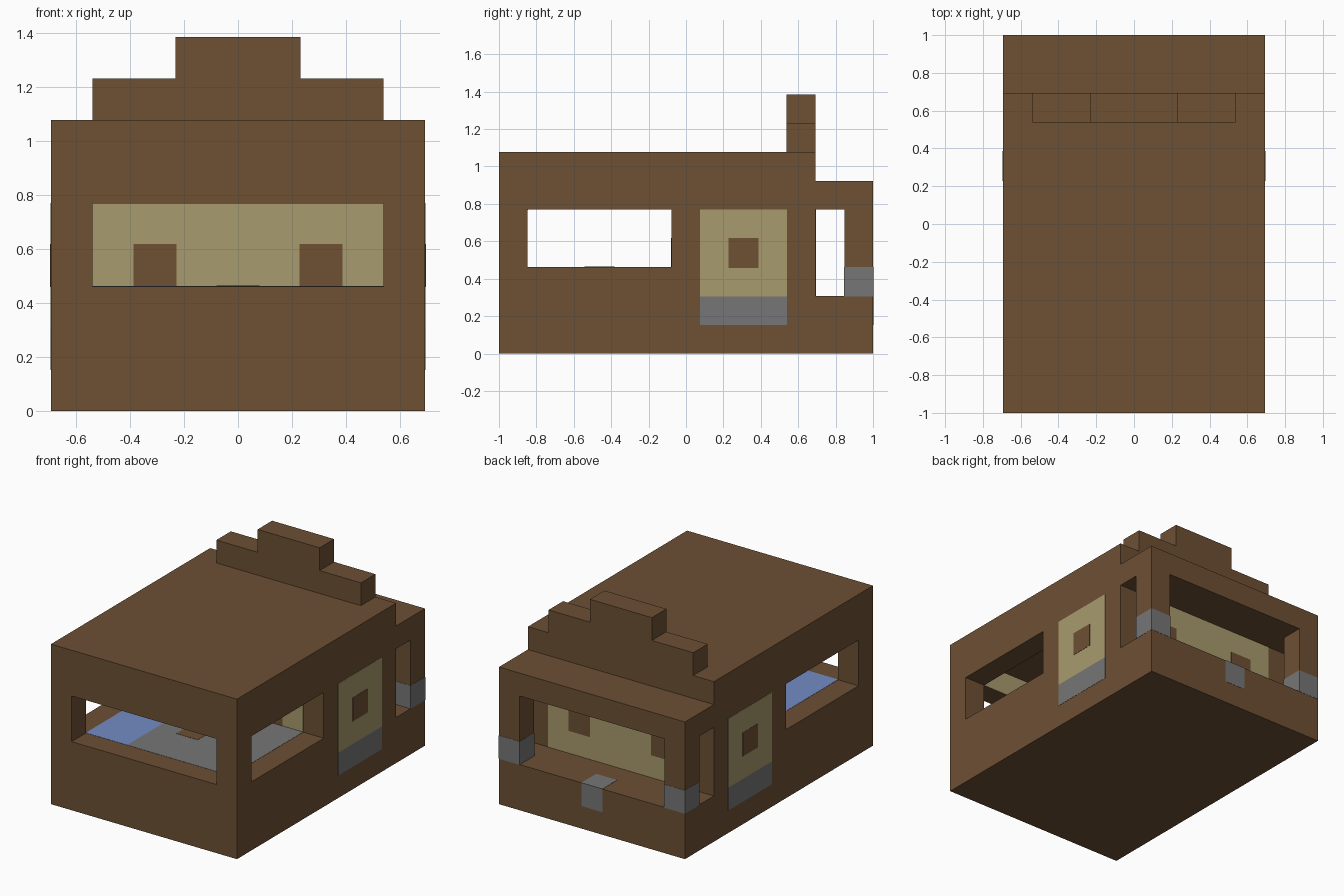
import bpy, bmesh

cube = bpy.data.objects.get("Cube")
if cube:
    bpy.data.objects.remove(cube, do_unlink=True)

U = 1 / 13  # grid unit shared by every part


def material(name, rgb):
    m = bpy.data.materials.new(name)
    m.use_nodes = True
    m.diffuse_color = (*rgb, 1)
    m.node_tree.nodes["Principled BSDF"].inputs["Base Color"].default_value = (*rgb, 1)
    return m


BROWN = material("wood_brown", (0.153, 0.08, 0.034))
KHAKI = material("pale_khaki", (0.392, 0.328, 0.156))
GREY = material("mid_grey", (0.181, 0.181, 0.181))
BLUE = material("soft_blue", (0.171, 0.262, 0.552))


def finish(name, bm, mat):
    bmesh.ops.recalc_face_normals(bm, faces=bm.faces)
    mesh = bpy.data.meshes.new(name)
    bm.to_mesh(mesh)
    bm.free()
    mesh.materials.append(mat)
    ob = bpy.data.objects.new(name, mesh)
    bpy.context.collection.objects.link(ob)
    return ob


def box(name, xs, ys, zs, mat, grow=0.0):
    """Box from ranges in grid units, optionally grown on all sides."""
    bm = bmesh.new()
    bmesh.ops.create_cube(bm, size=1)
    for v in bm.verts:
        for i, (lo, hi) in enumerate((xs, ys, zs)):
            v.co[i] = hi * U + grow if v.co[i] > 0 else lo * U - grow
    return finish(name, bm, mat)


def prism(name, profile, axis, lo, hi, mat):
    """Extrude a profile of (across, z) points along x (0) or y (1)."""
    bm = bmesh.new()
    place = lambda a, z, d: (d * U, a * U, z * U) if axis == 0 else (a * U, d * U, z * U)
    face = bm.faces.new([bm.verts.new(place(a, z, lo)) for a, z in profile])
    new = bmesh.ops.extrude_face_region(bm, geom=[face])["geom"]
    for v in new:
        if isinstance(v, bmesh.types.BMVert):
            v.co[axis] = hi * U
    return finish(name, bm, mat)


def cut(target, xs, ys, zs):
    cutter = box("cutter", xs, ys, zs, BROWN)
    cutter.hide_render = True
    mod = target.modifiers.new("opening", "BOOLEAN")
    mod.operation, mod.solver, mod.object = "DIFFERENCE", "EXACT", cutter
    bpy.context.view_layer.update()
    mesh = bpy.data.meshes.new_from_object(
        target.evaluated_get(bpy.context.evaluated_depsgraph_get()))
    target.modifiers.clear()
    target.data = mesh
    bpy.data.objects.remove(cutter, do_unlink=True)


def plate(name, xs, ys, zs, mat, layer=1):
    """Thin painted panel; the collapsed range marks its plane."""
    return box(name, xs, ys, zs, mat, 0.0015 * layer)


# Body with lower rear porch
body = prism("body", [(-13, 0), (13, 0), (13, 12), (9, 12), (9, 14), (-13, 14)],
             0, -9, 9, BROWN)
cut(body, (-7, 7), (-11, -1), (6, 12))       # cabin
cut(body, (-10, 10), (-11, -1), (6, 10))     # side windows
cut(body, (-7, 7), (-14, -10), (6, 10))      # front window
cut(body, (-10, 10), (9, 11), (4, 10))       # porch sides
cut(body, (-7, 7), (9, 14), (4, 10))         # porch back

# Stepped crest on the roof
prism("roof_crest", [(-7, 14), (7, 14), (7, 16), (3, 16), (3, 18), (-3, 18),
                     (-3, 16), (-7, 16)], 1, 7, 9, BROWN)

# Cabin and porch walls with brown squares
for name, y, low, high in (("cabin", -1, 6, 12), ("porch", 9, 4, 10)):
    plate(name + "_wall", (-7, 7), (y, y), (low, high), KHAKI)
    for side in (-1, 1):
        xs = sorted((3 * side, 5 * side))
        plate(name + "_wall_square", xs, (y, y), (6, 8), BROWN, 2)
plate("cabin_front_wall", (-7, 7), (-11, -11), (10, 12), KHAKI)

# Cabin floor
plate("floor_grey", (-3, 7), (-11, -1), (6, 6), GREY)
plate("floor_blue", (-7, -3), (-11, -1), (6, 6), BLUE)
plate("floor_square", (-1, 1), (-7, -5), (6, 6), BROWN, 2)

# Side doors and porch post bases, on both sides
for side, word in ((-1, "right"), (1, "left")):
    xs = (9 * side, 9 * side)
    plate(word + "_door", xs, (1, 7), (4, 10), KHAKI)
    plate(word + "_door_step", xs, (1, 7), (2, 4), GREY)
    plate(word + "_door_window", xs, (3, 5), (6, 8), BROWN, 2)
    plate(word + "_post_base", sorted((7 * side, 9 * side)), (11, 13), (4, 6), GREY)

# Rear step marking
plate("rear_step", (-1, 1), (11, 13), (2, 4), GREY)
